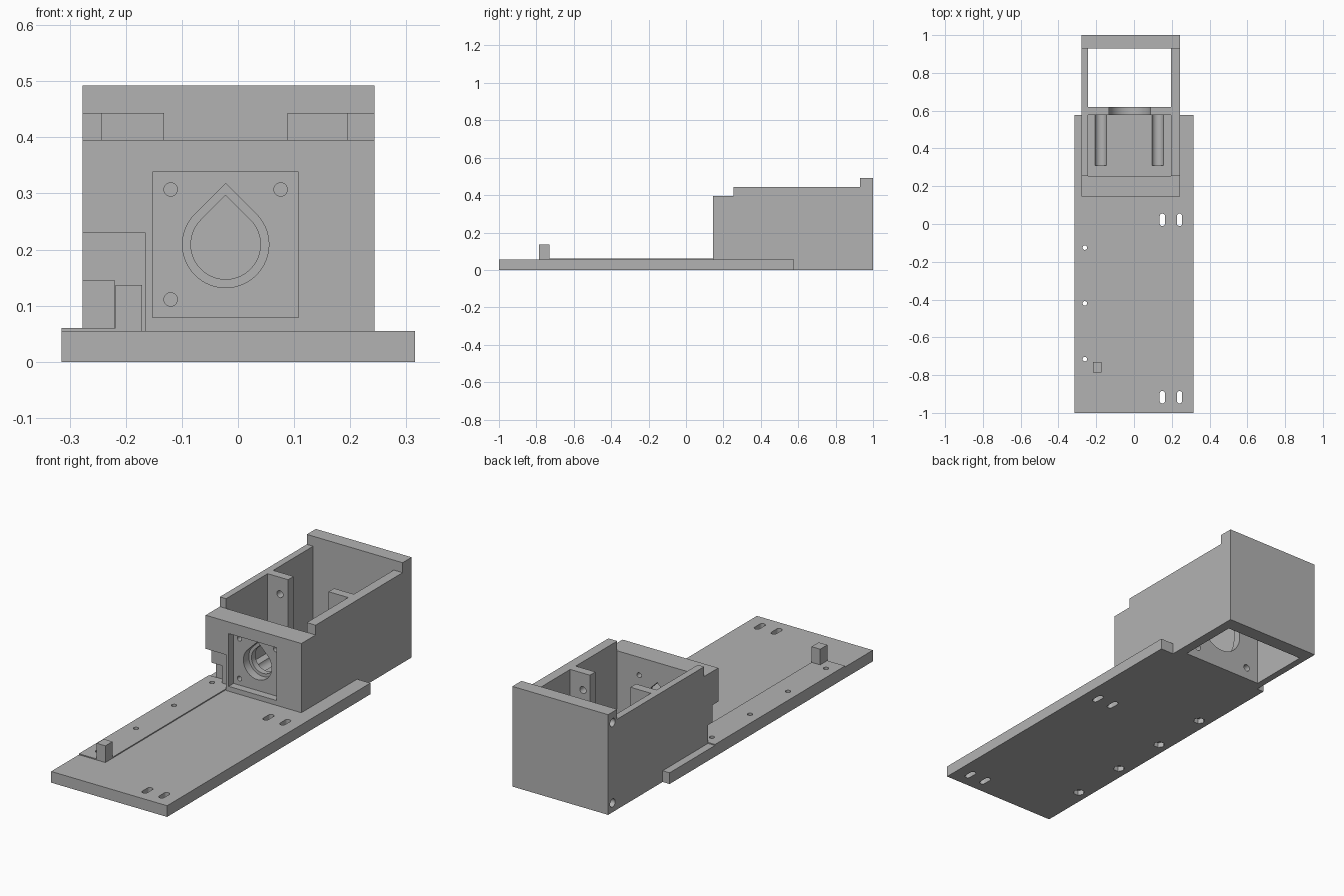
import bpy, bmesh, math
from mathutils import Matrix, Vector

if "Cube" in bpy.data.objects:
    bpy.data.objects.remove(bpy.data.objects["Cube"])

grey = bpy.data.materials.new("light_grey")
grey.use_nodes = True
grey.diffuse_color = (0.45, 0.45, 0.45, 1)
grey.node_tree.nodes["Principled BSDF"].inputs["Base Color"].default_value = (0.45, 0.45, 0.45, 1)


def prism(name, points, axis, lo, hi):
    """Extrude a 2D outline along an axis: x uses (y, z), y uses (x, z), z uses (x, y)."""
    place = {"x": lambda a, b: (lo, a, b), "y": lambda a, b: (a, lo, b), "z": lambda a, b: (a, b, lo)}[axis]
    direction = Vector([(hi - lo) if axis == k else 0 for k in "xyz"])
    bm = bmesh.new()
    face = bm.faces.new([bm.verts.new(place(*p)) for p in points])
    ext = bmesh.ops.extrude_face_region(bm, geom=[face])
    bmesh.ops.translate(bm, vec=direction, verts=[v for v in ext["geom"] if isinstance(v, bmesh.types.BMVert)])
    bmesh.ops.recalc_face_normals(bm, faces=bm.faces)
    mesh = bpy.data.meshes.new(name)
    bm.to_mesh(mesh)
    bm.free()
    mesh.materials.append(grey)
    ob = bpy.data.objects.new(name, mesh)
    bpy.context.collection.objects.link(ob)
    return ob


def block(name, x, y, z):
    return prism(name, [(x[0], y[0]), (x[1], y[0]), (x[1], y[1]), (x[0], y[1])], "z", *z)


def arc(cx, cy, r, start=0, end=360, n=40):
    steps = n if end - start == 360 else n + 1
    angles = [math.radians(start + (end - start) * i / n) for i in range(steps)]
    return [(cx + r * math.cos(a), cy + r * math.sin(a)) for a in angles]


def combine(part, operation="DIFFERENCE"):
    """Join a part to the body, or cut it away, then remove the helper."""
    part.hide_render = True
    mod = body.modifiers.new("combine", "BOOLEAN")
    mod.operation, mod.solver, mod.object = operation, "EXACT", part
    bpy.context.view_layer.objects.active = body
    bpy.ops.object.modifier_apply(modifier=mod.name)
    bpy.data.objects.remove(part)


FLOOR, WALL_FRONT, WALL_BACK = 0.055, 0.577, 0.62
CX, CZ = -0.022, 0.209          # shaft axis
INNER = (-0.243, 0.195)         # inside of the side walls

# Base plate and stepped motor box
body = block("motor_mount", (-0.315, 0.315), (-1, WALL_FRONT), (0, FLOOR))
side = [(0.145, 0), (1, 0), (1, 0.492), (0.93, 0.492), (0.93, 0.443),
        (0.255, 0.443), (0.255, 0.395), (0.145, 0.395)]
combine(prism("box", side, "x", -0.277, 0.243), "UNION")

# Front compartment with a floor, rear compartment open below
combine(block("front_cavity", INNER, (0.255, WALL_FRONT), (FLOOR, 0.6)))
combine(block("rear_cavity", INNER, (WALL_BACK, 0.93), (-0.1, 0.6)))

# Stepped notch at the front corner, guide strip and end post
combine(block("notch", (-0.4, -0.166), (0.1, 0.19), (FLOOR, 0.23)))
combine(block("deep_notch", (-0.4, -0.22), (0.1, 0.225), (FLOOR, 0.145)))
combine(block("guide_strip", (-0.315, -0.171), (-0.785, 0.225), (0.02, 0.06)), "UNION")
combine(block("end_post", (-0.218, -0.171), (-0.785, -0.73), (0.02, 0.137)), "UNION")

# U-shaped motor opening in the inner wall
u_shape = [(CX + 0.11, 0.6), (CX - 0.11, 0.6)] + arc(CX, CZ, 0.11, 180, 360)
combine(prism("motor_opening", u_shape, "y", WALL_FRONT - 0.03, WALL_BACK + 0.03))

# Square recess and stepped teardrop bearing seat in the front wall
combine(prism("square_recess", [(-0.152, 0.079), (0.108, 0.079), (0.108, 0.338), (-0.152, 0.338)],
              "y", 0.1, 0.183))
for radius, depth in ((0.077, 0.225), (0.062, 0.3)):
    drop = arc(CX, CZ, radius, 135, 405) + [(CX, CZ + radius * math.sqrt(2))]
    combine(prism("teardrop", drop, "y", 0.12, depth))

# Front wall screw holes
for dx, dz in ((-1, 1), (1, 1), (-1, -1)):
    combine(prism("screw_hole", arc(CX + 0.098 * dx, CZ + 0.098 * dz, 0.012, n=24), "y", 0.1, 0.3))

# Inner wall screw holes and driver grooves in the floor
for x in (-0.176, 0.126):
    combine(prism("driver_groove", arc(x, 0.06, 0.031), "y", 0.31, WALL_FRONT))
    for z in (0.06, 0.36):
        combine(prism("motor_hole", arc(x, z, 0.017, n=24), "y", WALL_FRONT - 0.05, WALL_BACK + 0.05))

# Mounting slots in the plate
for x in (0.15, 0.241):
    for y in (0.022, -0.917):
        slot = arc(x, y + 0.019, 0.014, 0, 180, 12) + arc(x, y - 0.019, 0.014, 180, 360, 12)
        combine(prism("slot", slot, "z", -0.1, 0.1))

# Strip holes with hexagonal nut pockets underneath
for y in (-0.715, -0.42, -0.125, 0.17):
    combine(prism("strip_hole", arc(-0.26, y, 0.012, n=24), "z", -0.1, 0.1))
    combine(prism("nut_pocket", arc(-0.26, y, 0.027, n=6), "z", -0.1, 0.025))

# Blind holes in the side at the back wall
for z in (0.045, 0.44):
    combine(prism("side_hole", arc(0.965, z, 0.02, n=24), "x", -0.4, -0.16))

bpy.ops.object.select_all(action="DESELECT")
body.select_set(True)
bpy.context.view_layer.objects.active = body
bpy.ops.object.shade_smooth_by_angle(angle=math.radians(25))
